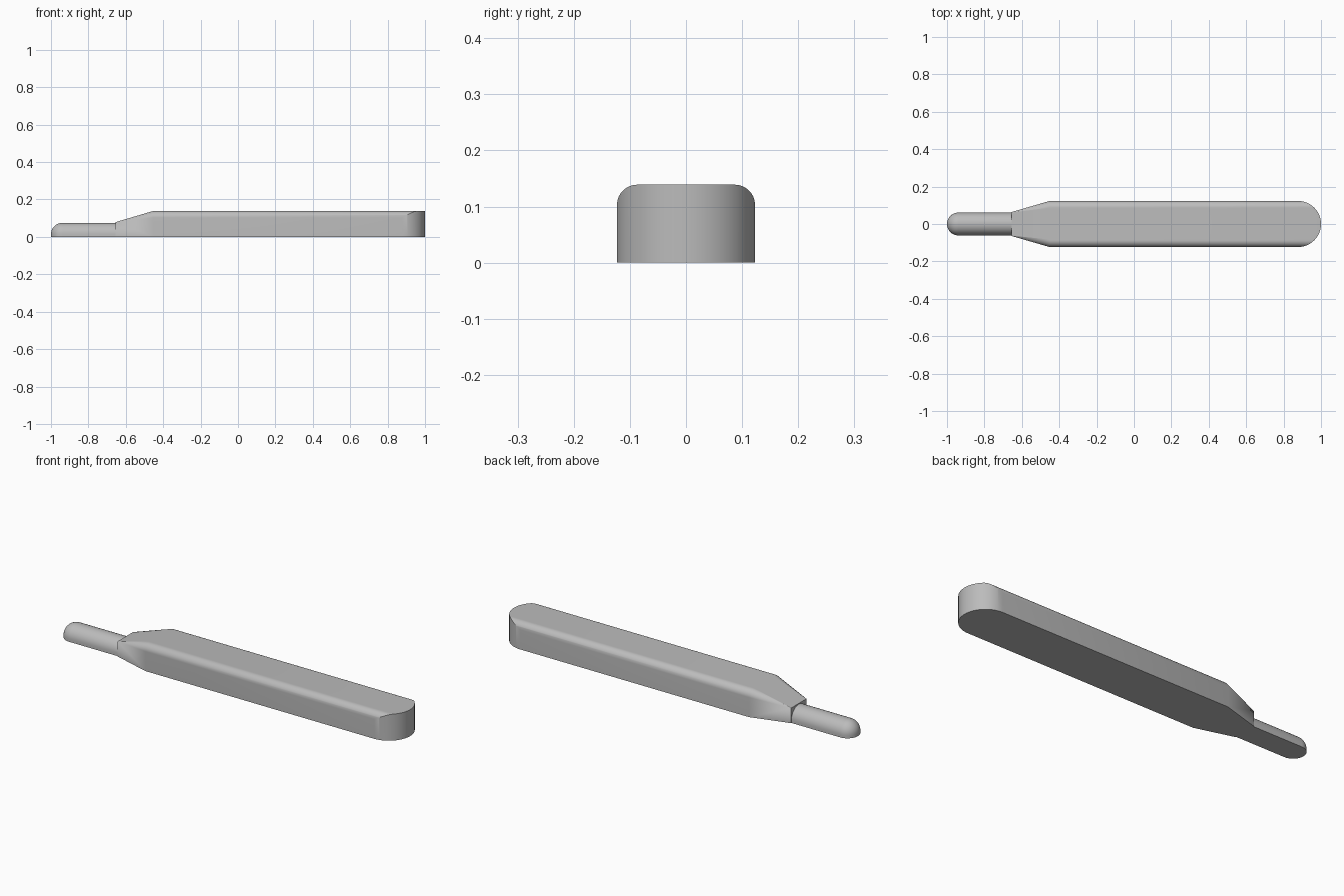
import bpy, bmesh, math
from mathutils import Vector

if "Cube" in bpy.data.objects:
    bpy.data.objects.remove(bpy.data.objects["Cube"], do_unlink=True)

grey = bpy.data.materials.new("plain grey")
grey.use_nodes = True
colour = (0.5, 0.5, 0.5, 1)
grey.diffuse_color = colour
grey.node_tree.nodes["Principled BSDF"].inputs["Base Color"].default_value = colour


def finish(bm, name):
    bmesh.ops.remove_doubles(bm, verts=bm.verts, dist=1e-5)
    bmesh.ops.dissolve_degenerate(bm, edges=bm.edges, dist=1e-5)
    bmesh.ops.recalc_face_normals(bm, faces=bm.faces)
    mesh = bpy.data.meshes.new(name)
    bm.to_mesh(mesh)
    bm.free()
    mesh.materials.append(grey)
    obj = bpy.data.objects.new(name, mesh)
    bpy.context.collection.objects.link(obj)
    bpy.ops.object.select_all(action="DESELECT")
    obj.select_set(True)
    bpy.context.view_layer.objects.active = obj
    bpy.ops.object.shade_smooth_by_angle(angle=math.radians(25))
    return obj


# Long bar: rounded upper edges, round plan at the tip, tapered shoulder at the stem
R, HEIGHT = 0.123, 0.139          # half width and height of the bar
FLAT = R * math.sin(math.pi / 4)  # half width of the flat top
FILLET = R - FLAT
NECK_W, NECK_H = 0.064, 0.079
STEPS = 64


def top_z(y):
    over = max(0, abs(y) - FLAT)
    return HEIGHT - FILLET + math.sqrt(max(0, FILLET ** 2 - over ** 2))


bm = bmesh.new()
tops, bottoms = [], []
for i in range(STEPS + 1):
    t = math.pi * (i / STEPS - 0.5)
    y = R * math.sin(t)
    neck_y = max(-NECK_W, min(NECK_W, y * NECK_W / FLAT))
    tip_x = 1 - R + R * math.cos(t)
    z = top_z(y)
    tops.append([bm.verts.new(p) for p in
                 ((-0.655, neck_y, NECK_H), (-0.452, y, z), (tip_x, y, z))])
    bottoms.append([bm.verts.new(p) for p in
                    ((-0.655, neck_y, 0), (-0.452, y, 0), (tip_x, y, 0))])
for i in range(STEPS):
    for k in range(2):
        for row in (tops, bottoms):
            bm.faces.new((row[i][k], row[i + 1][k], row[i + 1][k + 1], row[i][k + 1]))
    for k in (0, 2):  # neck wall and round tip wall
        bm.faces.new((tops[i][k], tops[i + 1][k], bottoms[i + 1][k], bottoms[i][k]))
for i in (0, STEPS):  # long side walls
    for k in range(2):
        bm.faces.new((tops[i][k], tops[i][k + 1], bottoms[i][k + 1], bottoms[i][k]))
finish(bm, "bar")

# Stem: half round rod with a domed end and a flat underside
r, wall = 0.061, 0.014
bm = bmesh.new()
bmesh.ops.create_uvsphere(bm, u_segments=48, v_segments=24, radius=r)


def trim_and_extend(axis, offset):
    """Cut the positive side along an axis away and pull the open rim outwards."""
    bmesh.ops.bisect_plane(bm, geom=bm.verts[:] + bm.edges[:] + bm.faces[:], dist=1e-6,
                           plane_co=(0, 0, 0), plane_no=axis, clear_outer=True)
    rim = [e for e in bm.edges if e.is_boundary
           and all(abs(v.co.dot(axis)) < 1e-5 for v in e.verts)]
    new = bmesh.ops.extrude_edge_only(bm, edges=rim)["geom"]
    bmesh.ops.translate(bm, vec=axis * offset,
                        verts=[g for g in new if isinstance(g, bmesh.types.BMVert)])


trim_and_extend(Vector((1, 0, 0)), 0.30)
trim_and_extend(Vector((0, 0, -1)), wall)
low = [e for e in bm.edges if all(abs(v.co.z + wall) < 1e-5 for v in e.verts)]
bmesh.ops.contextual_create(bm, geom=low)
bmesh.ops.holes_fill(bm, edges=[e for e in bm.edges if e.is_boundary], sides=0)
bmesh.ops.translate(bm, verts=bm.verts, vec=(r - 1, 0, wall))
finish(bm, "stem")
